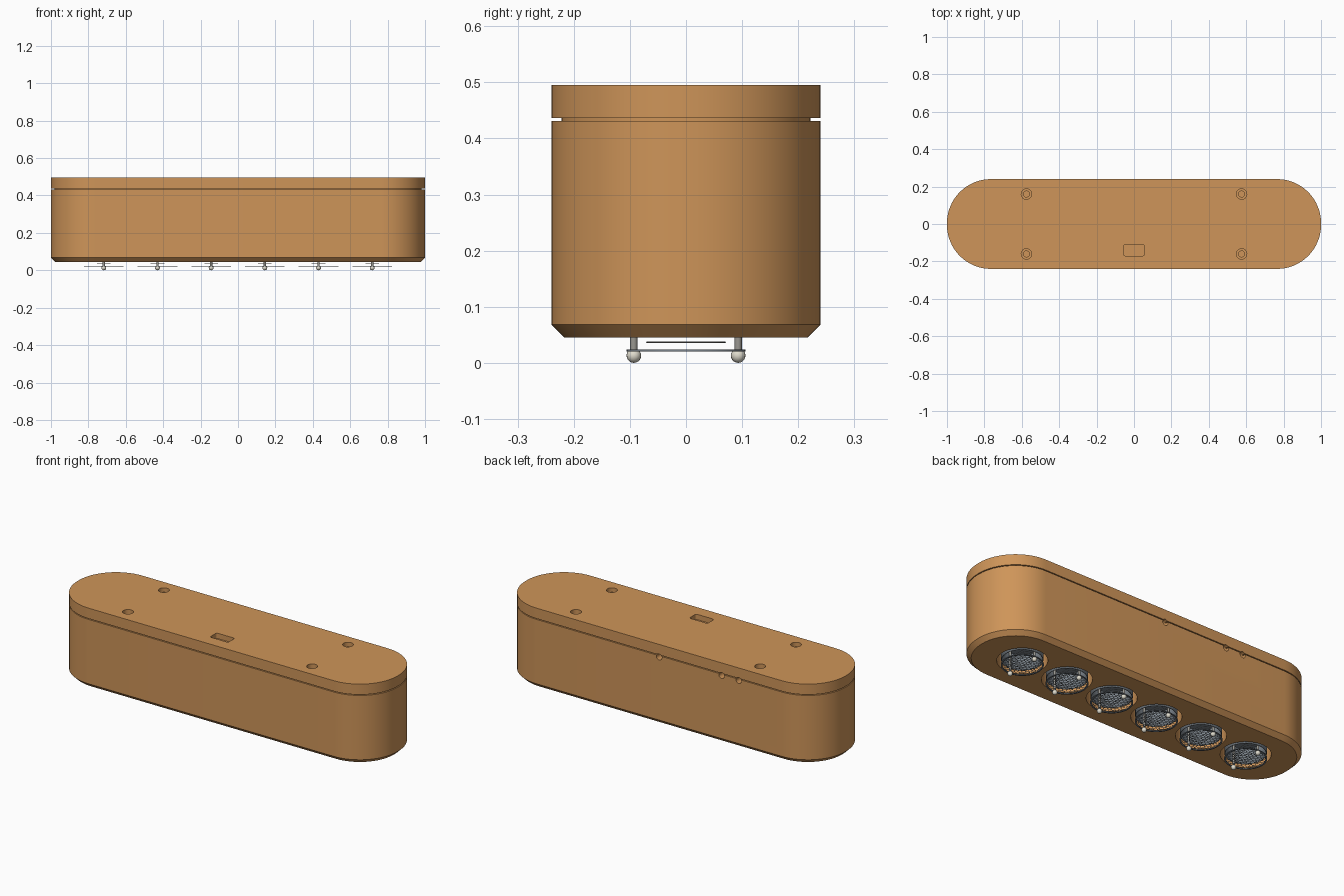
import bpy, bmesh, math
from mathutils import Matrix, Vector

if "Cube" in bpy.data.objects:
    bpy.data.objects.remove(bpy.data.objects["Cube"], do_unlink=True)


def material(name, rgb):
    m = bpy.data.materials.new(name)
    m.use_nodes = True
    m.diffuse_color = (*rgb, 1)
    m.node_tree.nodes["Principled BSDF"].inputs["Base Color"].default_value = (*rgb, 1)
    return m


wood = material("warm wood", (0.62, 0.30, 0.10))
steel = material("blue grey steel", (0.20, 0.23, 0.26))
pin_metal = material("pin metal", (0.32, 0.31, 0.28))
ceramic = material("pale ceramic", (0.75, 0.72, 0.62))


def make(name, bm, mat):
    bmesh.ops.recalc_face_normals(bm, faces=bm.faces)
    mesh = bpy.data.meshes.new(name)
    bm.to_mesh(mesh)
    bm.free()
    mesh.materials.append(mat)
    ob = bpy.data.objects.new(name, mesh)
    bpy.context.collection.objects.link(ob)
    return ob


def select(ob):
    bpy.ops.object.select_all(action='DESELECT')
    ob.select_set(True)
    bpy.context.view_layer.objects.active = ob


def smooth(ob):
    select(ob)
    bpy.ops.object.shade_smooth_by_angle(angle=math.radians(35))


def outline(hx, hy, r, steps):
    pts = []
    for q, (sx, sy) in enumerate([(1, 1), (-1, 1), (-1, -1), (1, -1)]):
        for i in range(steps + 1):
            a = (q + i / steps) * math.pi / 2
            pts.append((sx * (hx - r) + r * math.cos(a), sy * (hy - r) + r * math.sin(a)))
    return pts


def loft(bm, hx, hy, r, levels, steps=16):
    """Rounded-rectangle solid; levels are (z, inset) pairs from bottom to top."""
    rings = [[bm.verts.new((x, y, z)) for x, y in outline(hx - d, hy - d, r - d, steps)]
             for z, d in levels]
    for lo, hi in zip(rings, rings[1:]):
        for i in range(len(lo)):
            j = (i + 1) % len(lo)
            bm.faces.new((lo[i], lo[j], hi[j], hi[i]))
    bm.faces.new(rings[0][::-1])
    bm.faces.new(rings[-1])


def cylinder(bm, x, y, z0, z1, r, n=32, caps=True):
    bmesh.ops.create_cone(bm, cap_ends=caps, segments=n, radius1=r, radius2=r, depth=z1 - z0,
                          matrix=Matrix.Translation((x, y, (z0 + z1) / 2)))


def cut(ob, bm):
    cutter = make("cutter", bm, wood)
    cutter.hide_render = True
    mod = ob.modifiers.new("cut", 'BOOLEAN')
    mod.operation, mod.solver, mod.object = 'DIFFERENCE', 'EXACT', cutter
    select(ob)
    bpy.ops.object.modifier_apply(modifier=mod.name)
    bpy.data.objects.remove(cutter, do_unlink=True)


TUBES = [(i - 2.5) * 0.287 for i in range(6)]

# Case with chamfered foot and a narrower neck that leaves the seam
bm = bmesh.new()
loft(bm, 1, 0.24, 0.235, [(0.045, 0.023), (0.068, 0), (0.431, 0), (0.4311, 0.018), (0.436, 0.018)])
case = make("case", bm, wood)

# Lid
bm = bmesh.new()
loft(bm, 1, 0.24, 0.235, [(0.436, 0), (0.495, 0)])
lid = make("lid", bm, wood)

# Round sockets in the underside
bm = bmesh.new()
for x in TUBES:
    cylinder(bm, x, 0, 0, 0.38, 0.126, 48)
cut(case, bm)


# Round ports along the back seam
def port_cutter():
    bm = bmesh.new()
    for x in (0, -0.39, -0.497):
        bmesh.ops.create_cone(bm, cap_ends=True, segments=24, radius1=0.017, radius2=0.017, depth=0.08,
                              matrix=Matrix.Translation((x, 0.24, 0.424)) @ Matrix.Rotation(math.pi / 2, 4, 'X'))
    return bm


cut(case, port_cutter())
cut(lid, port_cutter())

# Counterbored screw holes and the button slot in the lid
corners = [(sx * 0.575, sy * 0.16) for sx in (-1, 1) for sy in (-1, 1)]
for radius, floor in ((0.028, 0.47), (0.016, 0.445)):
    bm = bmesh.new()
    for x, y in corners:
        cylinder(bm, x, y, floor, 0.6, radius, 24)
    cut(lid, bm)
bm = bmesh.new()
loft(bm, 0.057, 0.03, 0.01, [(0.465, 0), (0.6, 0)], 4)
bmesh.ops.translate(bm, verts=bm.verts, vec=(0, -0.14, 0))
cut(lid, bm)
smooth(case)
smooth(lid)

# Honeycomb mesh disc, shared by every socket
bm = bmesh.new()
cell = 0.011
for i in range(-8, 9):
    for j in range(-8, 9):
        c = Vector((cell * 1.5 * i, cell * math.sqrt(3) * (j + (i % 2) / 2), 0))
        if c.length < 0.093:
            bm.faces.new([bm.verts.new(c + Vector((cell * math.cos(k * math.pi / 3),
                                                   cell * math.sin(k * math.pi / 3), 0))) for k in range(6)])
bmesh.ops.remove_doubles(bm, verts=bm.verts, dist=0.001)
grille = make("honeycomb_grille", bm, steel)
wire = grille.modifiers.new("wires", 'WIREFRAME')
wire.thickness = 0.0025
select(grille)
bpy.ops.object.modifier_apply(modifier=wire.name)

# Rim around the grille
bm = bmesh.new()
loops = [[bm.verts.new((r * math.cos(a), r * math.sin(a), z))
          for a in [k * math.tau / 48 for k in range(48)]]
         for r, z in ((0.106, -0.002), (0.106, 0.002), (0.098, 0.002), (0.098, -0.002))]
for s in range(4):
    for k in range(48):
        a, b, n = loops[s], loops[(s + 1) % 4], (k + 1) % 48
        bm.faces.new((a[k], a[n], b[n], b[k]))
rim = make("grille_rim", bm, steel)
smooth(rim)

# Cup behind the grille
bm = bmesh.new()
cylinder(bm, 0, 0, 0.05, 0.14, 0.104, 48)
bmesh.ops.delete(bm, geom=[f for f in bm.faces if f.normal.z < -0.5], context='FACES')
cup = make("socket_cup", bm, steel)
solid = cup.modifiers.new("wall", 'SOLIDIFY')
solid.thickness = 0.004
smooth(cup)

# Stacked thin wire loops behind the grille
curve = bpy.data.curves.new("wire_loops", 'CURVE')
curve.dimensions = '3D'
curve.bevel_depth = 0.0012
curve.bevel_resolution = 0
for level in range(4):
    spline = curve.splines.new('POLY')
    pts = outline(0.036, 0.07, 0.034, 5)
    spline.points.add(len(pts) - 1)
    for p, (x, y) in zip(spline.points, pts):
        p.co = (x, y, 0.037 + level * 0.012, 1)
    spline.use_cyclic_u = True
curve.materials.append(pin_metal)
wires = bpy.data.objects.new("wire_loops", curve)
bpy.context.collection.objects.link(wires)

# Pair of pins and their rounded ceramic tips
bm = bmesh.new()
for y in (-0.093, 0.093):
    cylinder(bm, 0, y, 0.015, 0.14, 0.0065, 12)
pins = make("pins", bm, pin_metal)
bm = bmesh.new()
for y in (-0.093, 0.093):
    bmesh.ops.create_uvsphere(bm, u_segments=16, v_segments=10, radius=0.013,
                              matrix=Matrix.Translation((0, y, 0.013)))
for v in bm.verts:
    v.co.z = min(v.co.z, 0.0235)
tips = make("pin_tips", bm, ceramic)
smooth(pins)
smooth(tips)

# Repeat the assembly in every socket
for part, z in ((grille, 0.022), (rim, 0.022), (cup, 0), (wires, 0), (pins, 0), (tips, 0)):
    for n, x in enumerate(TUBES):
        ob = part if n == 0 else part.copy()
        if n:
            bpy.context.collection.objects.link(ob)
            ob.name = f"{part.name}_{n + 1}"
        ob.location = (x, 0, z)
